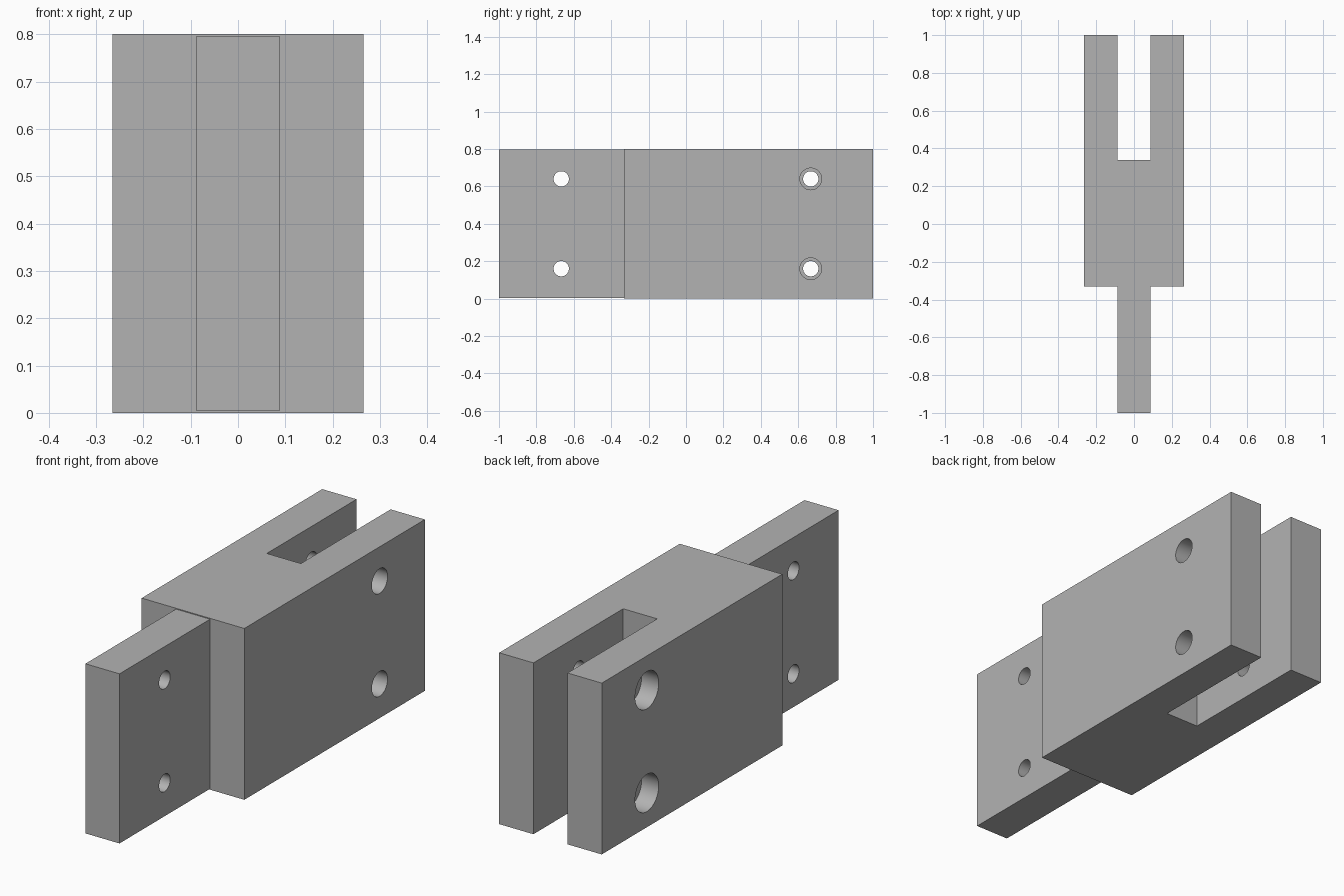
import bpy
import bmesh
from math import pi, radians
from mathutils import Matrix, Vector

cube = bpy.data.objects.get("Cube")
if cube:
    bpy.data.objects.remove(cube, do_unlink=True)

HALF_W, SLOT_W = 0.265, 0.088          # half widths of body and of slot / tongue
STEP_Y, SLOT_Y = -0.332, 0.338         # front of body, floor of slot
HEIGHT, GAP = 0.8, 0.004               # tongue is a touch shorter than the body
HOLE_Y, HOLE_Z = 0.667, (0.16, 0.64)
BOLT_R, HEAD_R, NUT_R = 0.041, 0.058, 0.087
BORE_X = (HALF_W + SLOT_W) / 2         # counterbores reach half way into each leg

grey = bpy.data.materials.new("plain grey")
grey.use_nodes = True
grey.diffuse_color = (0.45, 0.45, 0.45, 1)
grey.node_tree.nodes["Principled BSDF"].inputs["Base Color"].default_value = grey.diffuse_color


def make_object(name, bm):
    bmesh.ops.recalc_face_normals(bm, faces=bm.faces)
    mesh = bpy.data.meshes.new(name)
    bm.to_mesh(mesh)
    bm.free()
    mesh.materials.append(grey)
    obj = bpy.data.objects.new(name, mesh)
    bpy.context.collection.objects.link(obj)
    return obj


def prism(name, outline, z0, z1):
    """Extrude a plan outline upwards."""
    bm = bmesh.new()
    face = bm.faces.new([bm.verts.new((x, y, z0)) for x, y in outline])
    top = bmesh.ops.extrude_face_region(bm, geom=[face])["geom"]
    verts = [v for v in top if isinstance(v, bmesh.types.BMVert)]
    bmesh.ops.translate(bm, verts=verts, vec=Vector((0, 0, z1 - z0)))
    return make_object(name, bm)


def drill(obj, y, radius, x0, x1):
    """Cut a round hole along x at both heights."""
    bm = bmesh.new()
    for z in HOLE_Z:
        place = Matrix.Translation(((x0 + x1) / 2, y, z)) @ Matrix.Rotation(pi / 2, 4, "Y")
        bmesh.ops.create_cone(bm, cap_ends=True, segments=48, radius1=radius,
                              radius2=radius, depth=abs(x1 - x0), matrix=place)
    cutter = make_object("hole_cutter", bm)
    cutter.hide_render = True
    mod = obj.modifiers.new("hole", "BOOLEAN")
    mod.operation, mod.solver, mod.object = "DIFFERENCE", "EXACT", cutter
    bpy.context.view_layer.objects.active = obj
    bpy.ops.object.modifier_apply(modifier=mod.name)
    bpy.data.objects.remove(cutter, do_unlink=True)


# Forked body: half of the U outline, mirrored to the other side
half = [(HALF_W, STEP_Y), (HALF_W, 1), (SLOT_W, 1), (SLOT_W, SLOT_Y)]
body = prism("forked_body", half + [(-x, y) for x, y in reversed(half)], 0, HEIGHT)

# Tongue at the front
tongue = prism("tongue", [(-SLOT_W, -1), (SLOT_W, -1), (SLOT_W, STEP_Y), (-SLOT_W, STEP_Y)],
               GAP, HEIGHT - GAP)

# Bolt holes, with a bolt head recess on the left and a wider recess on the right
drill(tongue, -HOLE_Y, BOLT_R, -0.5, 0.5)
drill(body, HOLE_Y, BOLT_R, -0.5, 0.5)
drill(body, HOLE_Y, HEAD_R, BORE_X, 0.5)
drill(body, HOLE_Y, NUT_R, -0.5, -BORE_X)

# Smooth hole walls, sharp edges elsewhere
for obj in (body, tongue):
    bpy.ops.object.select_all(action="DESELECT")
    obj.select_set(True)
    bpy.context.view_layer.objects.active = obj
    bpy.ops.object.shade_smooth_by_angle(angle=radians(30))
